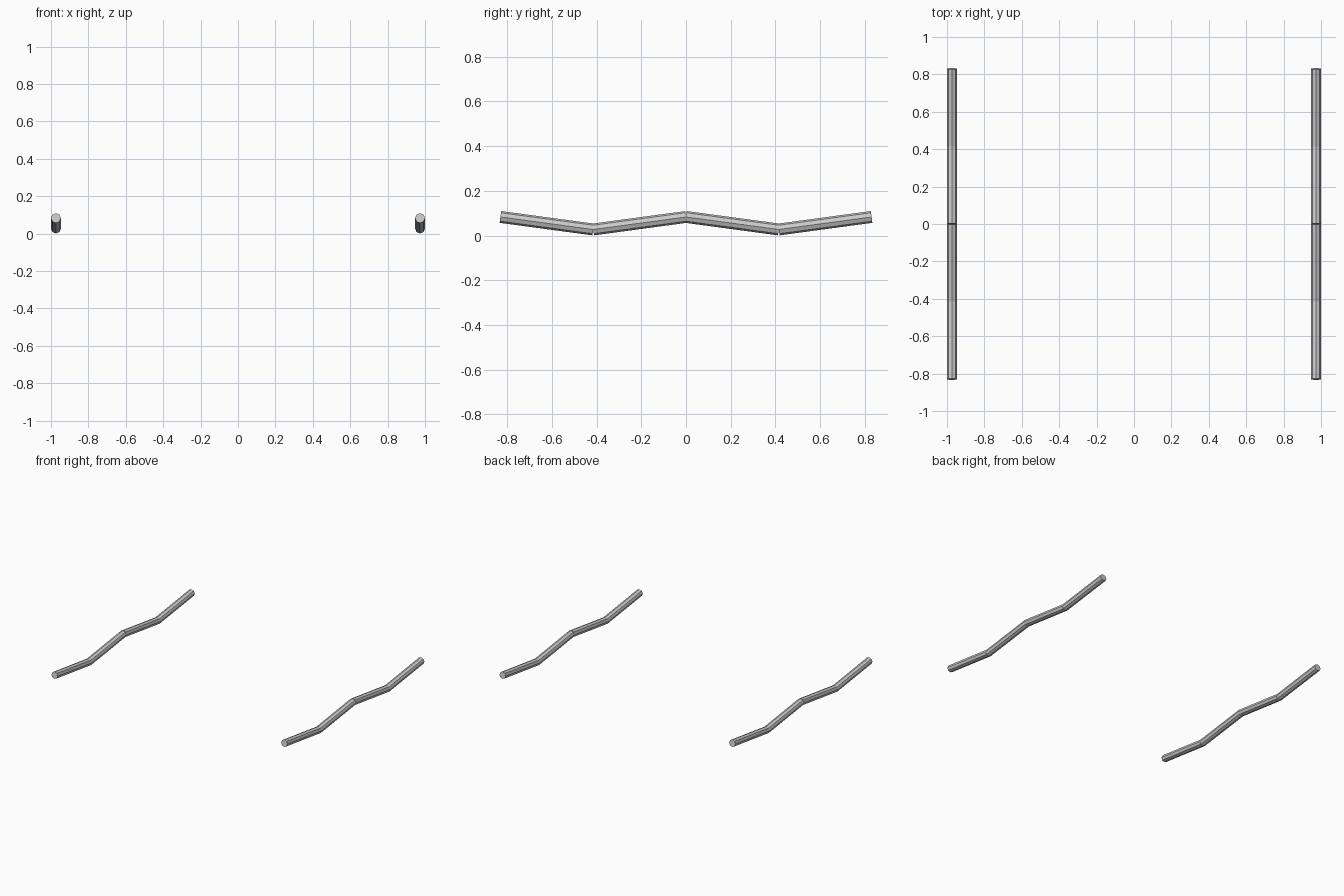
import bpy
from mathutils import Vector

if "Cube" in bpy.data.objects:
    bpy.data.objects.remove(bpy.data.objects["Cube"])

R = 0.0265       # rod radius
HIGH, LOW = 0.083, 0.027
STEP = 0.415     # run of one straight piece


def rod(name, a, b, sides=8):
    a, b = Vector(a), Vector(b)
    d = b - a
    bpy.ops.mesh.primitive_cylinder_add(vertices=sides, radius=R, depth=d.length,
                                        location=(a + b) / 2)
    o = bpy.context.object
    o.name = name
    # tilt about x only, so the facets stay level
    o.rotation_euler = d.to_track_quat('Z', 'X').to_euler()
    o.rotation_mode = 'QUATERNION'
    o.rotation_quaternion = Vector((0, 0, 1)).rotation_difference(d)
    return o


# two zigzag rails, four straight rods each
for side, x in (("left", -1 + R), ("right", 1 - R)):
    for i in range(4):
        y = (i - 2) * STEP
        z0, z1 = (HIGH, LOW) if i % 2 == 0 else (LOW, HIGH)
        rod(f"{side}_rail_piece_{i + 1}", (x, y, z0), (x, y + STEP, z1))
